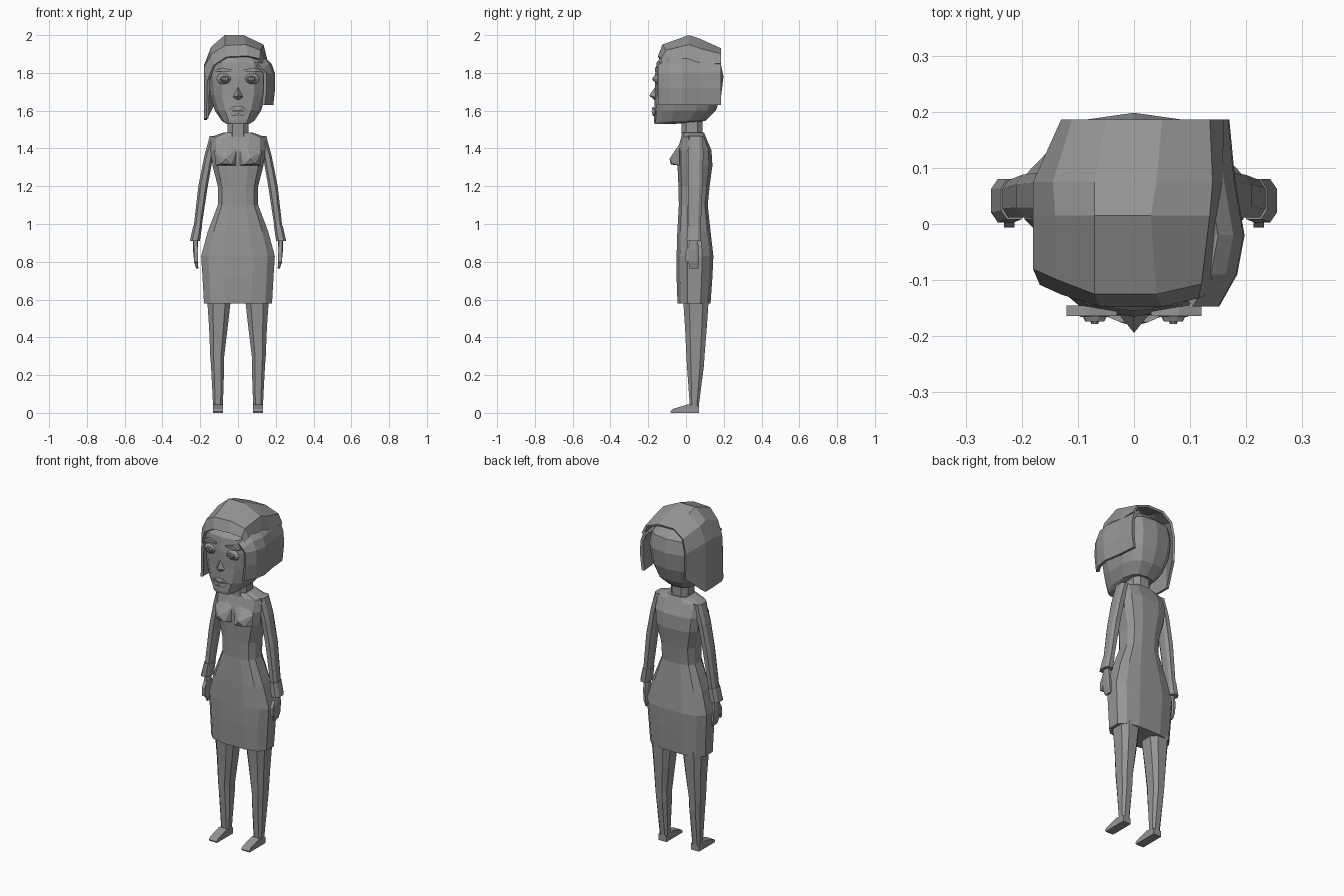
import bpy, bmesh, math
from mathutils import Vector

grey = bpy.data.materials.new("plain grey")
grey.diffuse_color = (0.3, 0.3, 0.3, 1)


def finish(name, bm, mirror=False):
    bmesh.ops.recalc_face_normals(bm, faces=bm.faces)
    me = bpy.data.meshes.new(name)
    bm.to_mesh(me)
    bm.free()
    me.materials.append(grey)
    ob = bpy.data.objects.new(name, me)
    bpy.context.collection.objects.link(ob)
    if mirror:
        m = ob.modifiers.new("mirror", 'MIRROR')
        m.use_mirror_merge = False
    return ob


def loft(name, rings, closed=True, mirror=False):
    """Skin a row of equal-length point rings; closed rings get end caps."""
    bm = bmesh.new()
    rows = [[bm.verts.new(p) for p in r] for r in rings]
    n = len(rows[0])
    for a, b in zip(rows, rows[1:]):
        for i in range(n if closed else n - 1):
            j = (i + 1) % n
            bm.faces.new((a[i], a[j], b[j], b[i]))
    if closed:
        bm.faces.new(rows[0])
        bm.faces.new(rows[-1])
    return finish(name, bm, mirror)


def oval(z, x0, x1, y0, y1, n=12, p=0.7):
    """Rounded-box ring at height z."""
    pts = []
    for i in range(n):
        t = 2 * math.pi * (i + 0.5) / n
        c, s = math.cos(t), math.sin(t)
        k = math.cos(math.pi / n) ** p
        pts.append(((x0 + x1) / 2 + (x1 - x0) / 2 * math.copysign(abs(c) ** p, c) / k,
                    (y0 + y1) / 2 + (y1 - y0) / 2 * math.copysign(abs(s) ** p, s) / k, z))
    return pts


def hull(name, pts, mirror=False):
    bm = bmesh.new()
    for p in pts:
        bm.verts.new(p)
    bmesh.ops.convex_hull(bm, input=bm.verts)
    return finish(name, bm, mirror)


# dress: hem, hips, waist, chest, shoulders (z, half width, front, back)
dress = [(0.58, .18, -.045, .13), (0.72, .188, -.05, .14), (0.83, .195, -.05, .145),
         (0.96, .16, -.046, .13), (1.10, .107, -.038, .115), (1.20, .107, -.04, .125),
         (1.31, .135, -.045, .14), (1.39, .145, -.045, .135), (1.46, .145, -.025, .105),
         (1.485, .075, -.02, .095)]
loft("dress", [oval(z, -w, w, a, b) for z, w, a, b in dress])

# pointed bust
hull("bust", [(.006, -.04, 1.31), (.006, -.04, 1.40), (.125, -.035, 1.385), (.12, -.035, 1.31),
              (.045, -.03, 1.43), (.065, -.088, 1.345), (.035, -.08, 1.315), (.09, -.075, 1.32)], True)

# neck
loft("neck", [oval(z, -.055, .055, -.025, .088, 8) for z in (1.45, 1.6)])

# legs with stubby flat feet
legs = [(0.60, .038, .163, -.015, .12), (0.45, .055, .153, -.005, .11), (0.30, .073, .147, .002, .098),
        (0.25, .073, .143, .005, .095), (0.04, .08, .132, .02, .068), (0.0, .08, .132, .02, .068)]
loft("leg", [oval(z, a, b, c, d, 8) for z, a, b, c, d in legs], mirror=True)
hull("foot", [(x, y, z) for x in (.08, .132)
              for y, z in ((.068, 0), (.068, .035), (.01, .045), (-.03, .022), (-.072, .02), (-.084, .008), (-.08, 0))], True)

# arms, cuffs and hands
arms = [(1.465, .09, .15, .01, .09), (1.36, .132, .178, .01, .092), (1.20, .16, .21, .012, .088),
        (0.99, .192, .234, .012, .078)]
loft("sleeve", [oval(z, a, b, c, d, 8) for z, a, b, c, d in arms], mirror=True)
loft("cuff", [oval(0.99, .19, .237, .008, .08, 8), oval(0.91, .202, .255, .003, .08, 8)], mirror=True)
hands = [(0.92, .212, .238, .022, .06), (0.86, .212, .238, .008, .07), (0.80, .212, .232, .012, .07),
         (0.765, .21, .222, .02, .065)]
loft("hand", [oval(z, a, b, c, d, 8) for z, a, b, c, d in hands], mirror=True)
hull("thumb", [(x, y, z) for x in (.213, .232)
               for y, z in ((.03, .89), (.012, .88), (-.006, .85), (-.005, .80), (.01, .795), (.02, .85))], True)

# head (z, half width, front, back)
head = [(1.53, .06, -.165, -.06), (1.545, .085, -.168, .10), (1.60, .122, -.165, .155),
        (1.68, .147, -.162, .183), (1.78, .158, -.162, .195), (1.855, .15, -.152, .18), (1.92, .09, -.10, .11)]
loft("head", [oval(z, -w, w, a, b, 14) for z, w, a, b in head])

# face: nose, lips, eyes, lids, brows
hull("nose", [(-.032, -.155, 1.67), (.032, -.155, 1.67), (0, -.155, 1.74), (0, -.194, 1.68), (0, -.165, 1.655)])
for name, z0, z1, zc in (("upper_lip", 1.60, 1.60, 1.622), ("lower_lip", 1.595, 1.575, 1.572)):
    hull(name, [(-.06, -.16, z0), (.06, -.16, z0), (-.025, -.175, zc), (.025, -.175, zc),
                (0, -.182, z0), (0, -.155, z1)])


def disc(name, x, z, rx, rz, depth, y=-.15):
    """Shallow faceted dome facing forward, mirrored to both sides."""
    pts = [(x + rx * math.cos(t), y, z + rz * math.sin(t)) for t in [i * math.tau / 10 for i in range(10)]]
    mid = [(x + (p[0] - x) * .55, y - depth, z + (p[2] - z) * .55) for p in pts]
    hull(name, pts + mid, True)


disc("eyelid", .07, 1.768, .045, .032, .016)
disc("eyeball", .07, 1.768, .03, .021, .024)
disc("pupil", .07, 1.768, .012, .012, .028)
hull("brow", [(x, y, z) for y in (-.145, -.164)
              for x, z in ((.03, 1.808), (.03, 1.816), (.08, 1.828), (.12, 1.815), (.12, 1.808))], True)

# hair cap: arches from the long left edge over the crown to the right side
LEFT, RIGHT = -.18, .15
arches = [
    (-.148, [(-.168, 1.56), (-.162, 1.76), (-.13, 1.84), (-.06, 1.885), (.05, 1.89), (.115, 1.875), (.142, 1.82)]),
    (-.125, [(LEFT, 1.555), (LEFT, 1.83), (-.14, 1.90), (-.07, 1.945), (.04, 1.95), (.12, 1.92), (.147, 1.84)]),
    (.015, [(LEFT, 1.55), (LEFT, 1.84), (-.14, 1.94), (-.07, 2.0), (.03, 2.0), (.135, 1.95), (RIGHT, 1.85)]),
    (.075, [(LEFT, 1.55), (LEFT, 1.84), (-.145, 1.93), (-.07, 1.98), (.04, 1.98), (.14, 1.93), (.158, 1.85)]),
    (.186, [(-.128, 1.65), (-.13, 1.80), (-.11, 1.885), (-.05, 1.93), (.05, 1.93), (.135, 1.90), (.16, 1.85)])]
rows = []
for y, pts in arches:
    # the front edge wraps back toward the temples
    rows.append([(x, y + (max(0, abs(x) - .08) * .45 if y < -.1 else 0), z) for x, z in pts])
cap = loft("hair_cap", rows, closed=False)

# right hair flap swept forward outside the cap
plan = [(.168, .186), (.178, .08), (.195, -.02), (.182, -.09), (.15, -.147)]
levels = [(1.63, -.008), (1.72, .002), (1.80, 0), (1.85, -.018), (1.875, -.045)]
flap = loft("hair_flap", [[(x + dx, y, z - (.03 if y < -.1 and z > 1.84 else 0)) for z, dx in levels]
                          for x, y in plan], closed=False)

# give both hair sheets thickness, growing toward the skull
for ob, t in ((cap, .014), (flap, .018)):
    me = ob.data
    c = Vector((0, 0.03, 1.75))
    if sum((p.center - c).dot(p.normal) * p.area for p in me.polygons) < 0:
        me.flip_normals()
    m = ob.modifiers.new("thickness", 'SOLIDIFY')
    m.thickness = t
    m.offset = -1
